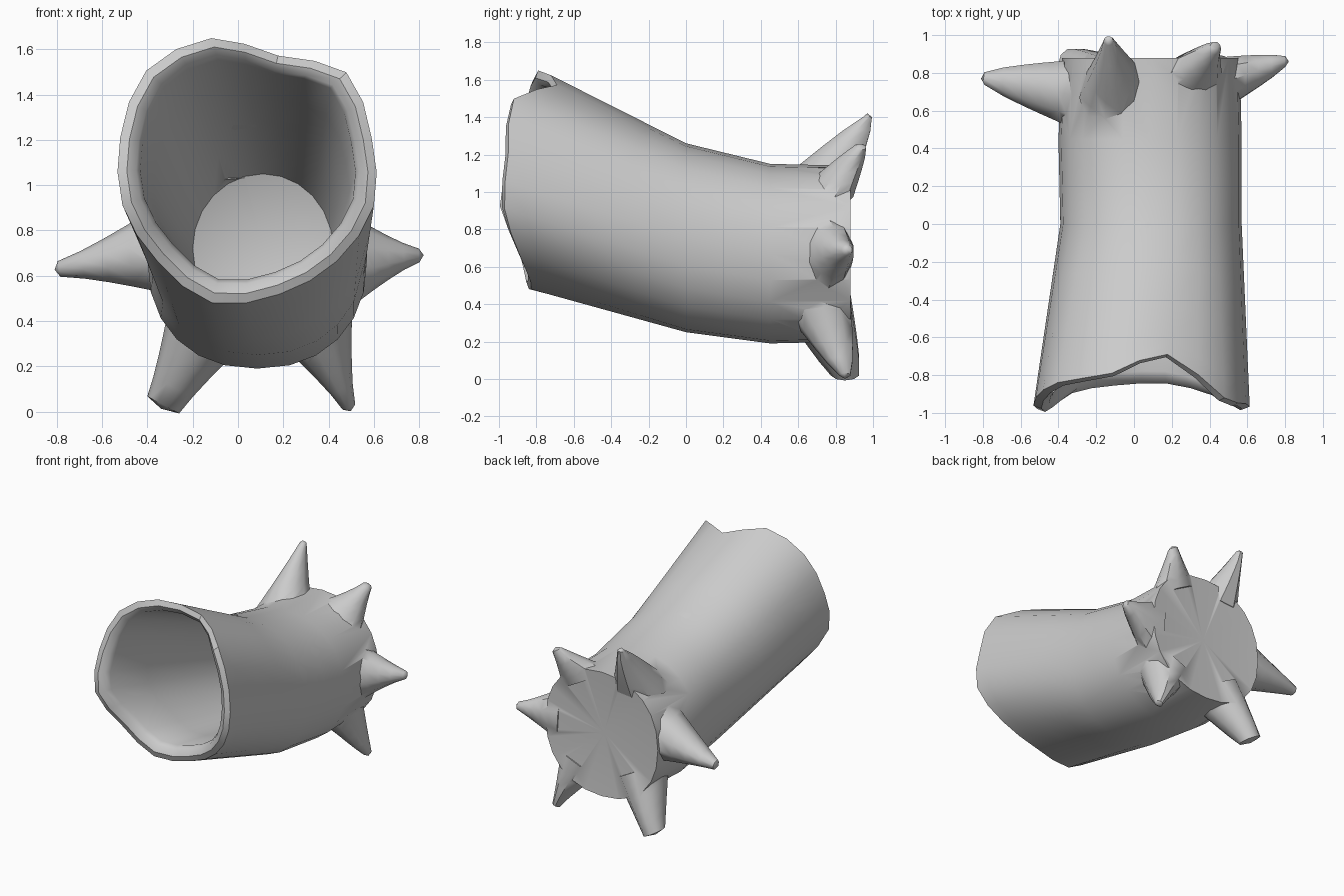
import bpy, bmesh
from math import cos, sin, pi, copysign
from mathutils import Vector as V

if "Cube" in bpy.data.objects:
    bpy.data.objects.remove(bpy.data.objects["Cube"])

N, TURN = 24, pi / 12


def oval(cx, cz, rx, rz, y, p=0.9):
    f = lambda c: copysign(abs(c) ** p, c)
    angles = [TURN + 2 * pi * i / N for i in range(N)]
    return [V((cx + rx * f(cos(a)), y, cz + rz * f(sin(a)))) for a in angles]


def refine(pts):
    # double a closed ring with smooth midpoints
    out, k = [], len(pts)
    for i in range(k):
        a, b, c, d = (pts[(i + j) % k] for j in (-1, 0, 1, 2))
        out += [b, (b + c) * 0.5625 - (a + d) * 0.0625]
    return out


def blend(a, b, t):
    return [p.lerp(q, t) for p, q in zip(a, b)]


def inset(ring, s, dy):
    c = V((.06, 0, 1.09))
    return [V((c.x + (p.x - c.x) * s, p.y + dy, c.z + (p.z - c.z) * s)) for p in ring]


def loft(name, rings, start, end):
    # skin rings together and close both ends with fans
    bm = bmesh.new()
    rows = [[bm.verts.new(p) for p in r] for r in rings]
    n = len(rows[0])
    for a, b in zip(rows, rows[1:]):
        for i in range(n):
            j = (i + 1) % n
            bm.faces.new((a[i], a[j], b[j], b[i]))
    for row, point in ((rows[0], start), (rows[-1], end)):
        c = bm.verts.new(point)
        for i in range(n):
            bm.faces.new((row[i], row[(i + 1) % n], c))
    bmesh.ops.recalc_face_normals(bm, faces=bm.faces)
    me = bpy.data.meshes.new(name)
    bm.to_mesh(me)
    bm.free()
    ob = bpy.data.objects.new(name, me)
    bpy.context.collection.objects.link(ob)
    return ob


# Ragged mouth rim: radius and forward reach at even angles, with a notch on top
radius = (.57, .62, .53, .61, .63, .58, .57, .56, .6, .56, .56, .58)
reach = (.95, .92, .69, .79, .84, .92, .98, .88, .84, .83, .89, .97)
rim = refine([V((.04 + r * cos(TURN + i * pi / 6), -y, 1.06 + r * sin(TURN + i * pi / 6)))
              for i, (r, y) in enumerate(zip(radius, reach))])

# Hollow trunk: outside from back to front, over the lip, then inside to the back
back = oval(.09, .67, .47, .47, .88)
mid = oval(.085, .67, .485, .48, .45)
waist = oval(.09, .755, .48, .505, 0)
lip = inset(rim, .83, .05)
deep = oval(.11, .72, .31, .33, .52, 1)
rings = [back, mid, blend(mid, waist, .5), waist]
rings += [blend(waist, rim, t) for t in (.3, .6, .88, 1)]
rings += [inset(rim, .93, -.015), inset(rim, .86, .01), lip]
rings += [blend(lip, deep, t) for t in (.25, .5, .75, 1)]
trunk = loft("hollow_trunk", rings, (.09, .85, .67), (.11, .63, .72))

# Tapered root stubs around the back: base, tip, base half width, base half depth, tip radius
stubs = {
    "left_root": ((-.27, .68, .72), (-.79, .77, .63), .22, .2, .035),
    "right_root": ((.46, .74, .67), (.8, .86, .69), .23, .15, .03),
    "lower_left_root": ((-.12, .69, .42), (-.33, .85, .03), .2, .2, .08),
    "lower_right_root": ((.33, .7, .4), (.49, .85, .02), .19, .19, .03),
    "upper_left_root": ((-.1, .67, 1.02), (-.135, .97, 1.4), .19, .22, .025),
    "upper_right_root": ((.3, .76, 1), (.43, .93, 1.24), .2, .14, .035),
}
for name, (base, tip, w, d, r) in stubs.items():
    base, tip = V(base), V(tip)
    way = V((tip.x - base.x, 0, tip.z - base.z)).normalized()
    side = V((way.z, 0, -way.x))
    rows = []
    for k in range(6):
        t = k / 5
        c = base.lerp(tip, t)
        rw, rd = r + (w - r) * (1 - t) ** 1.2, r + (d - r) * (1 - t) ** .8
        rows.append([c + side * rw * cos(pi * i / 5) + V((0, rd * sin(pi * i / 5), 0)) for i in range(10)])
    stub = loft(name, rows, base, tip + way * .02)
    m = trunk.modifiers.new(name, 'BOOLEAN')
    m.operation, m.solver, m.object = 'UNION', 'EXACT', stub
    bpy.context.view_layer.objects.active = trunk
    trunk.select_set(True)
    bpy.ops.object.modifier_apply(modifier=name)
    bpy.data.objects.remove(stub)

bpy.ops.object.shade_smooth_by_angle(angle=0.7)
